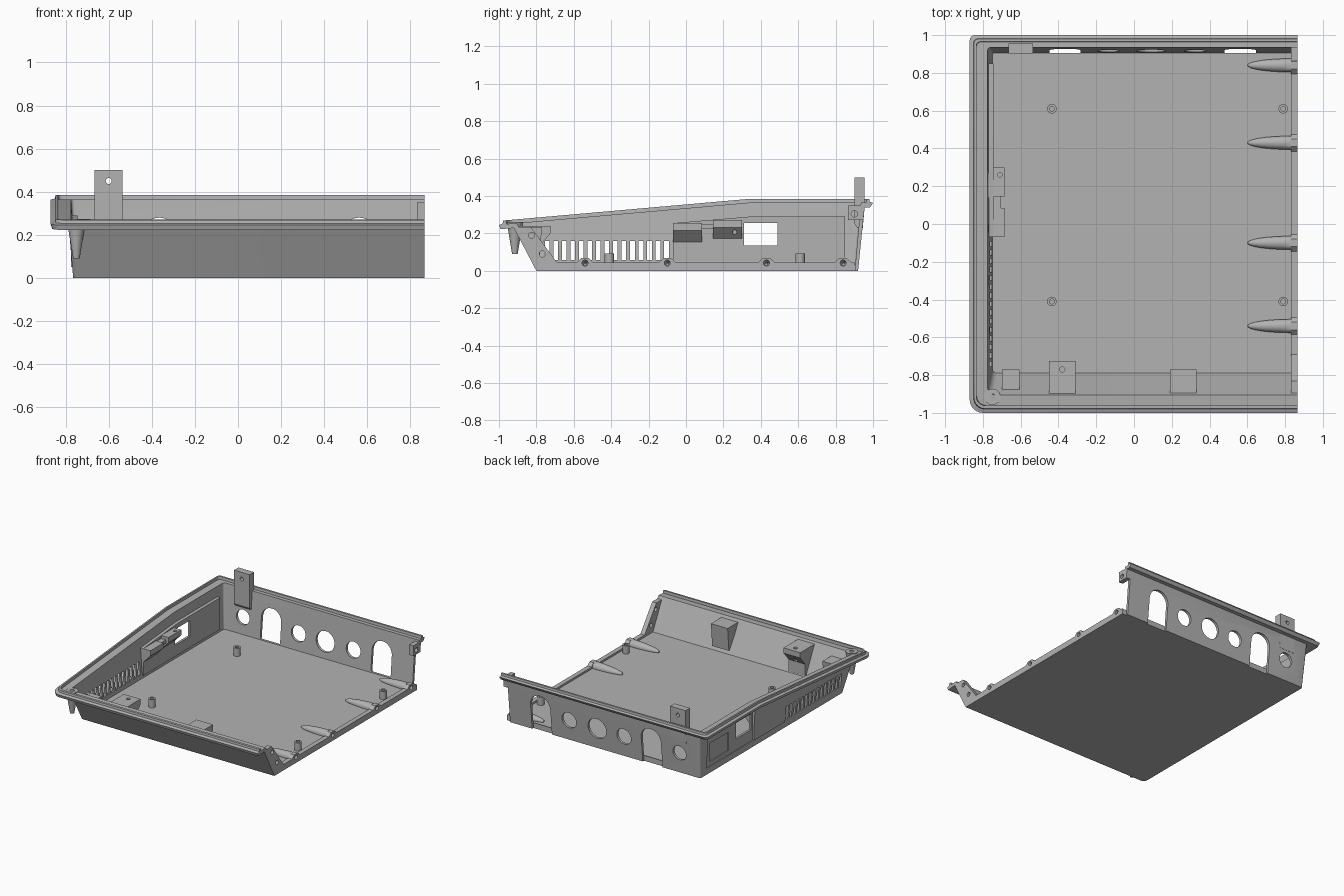
import bpy, bmesh, math
from mathutils import Matrix

if "Cube" in bpy.data.objects:
    bpy.data.objects.remove(bpy.data.objects["Cube"])

grey = bpy.data.materials.new("plain grey")
grey.use_nodes = True
grey.diffuse_color = (0.45, 0.45, 0.45, 1)
grey.node_tree.nodes["Principled BSDF"].inputs["Base Color"].default_value = (0.45, 0.45, 0.45, 1)

END = 0.865      # open right end
FLANGE = 0.83    # inner face of the end flanges
FLOOR = 0.03


def add(name, bm):
    bmesh.ops.recalc_face_normals(bm, faces=bm.faces)
    mesh = bpy.data.meshes.new(name)
    bm.to_mesh(mesh)
    bm.free()
    mesh.materials.append(grey)
    ob = bpy.data.objects.new(name, mesh)
    bpy.context.collection.objects.link(ob)
    return ob


def prism(name, profile, axis, a, b):
    """Extrude a 2D profile along an axis; profile holds the other two coordinates in order."""
    place = {"x": lambda p, t: (t, p[0], p[1]),
             "y": lambda p, t: (p[0], t, p[1]),
             "z": lambda p, t: (p[0], p[1], t)}[axis]
    bm = bmesh.new()
    lo = [bm.verts.new(place(p, a)) for p in profile]
    hi = [bm.verts.new(place(p, b)) for p in profile]
    bm.faces.new(lo)
    bm.faces.new(hi)
    for i in range(len(lo)):
        j = (i + 1) % len(lo)
        bm.faces.new((lo[i], lo[j], hi[j], hi[i]))
    return add(name, bm)


def rect(u0, u1, v0, v1):
    return [(u0, v0), (u1, v0), (u1, v1), (u0, v1)]


def arc(u, v, r, start=0, sweep=360, n=24):
    steps = n if sweep == 360 else n + 1
    return [(u + r * math.cos(math.radians(start + sweep * i / n)),
             v + r * math.sin(math.radians(start + sweep * i / n))) for i in range(steps)]


def cut(targets, profile, axis, a, b):
    cutter = prism("cutter", profile, axis, a, b)
    cutter.hide_render = True
    for ob in targets:
        mod = ob.modifiers.new("cut", "BOOLEAN")
        mod.operation = "DIFFERENCE"
        mod.solver = "EXACT"
        mod.object = cutter
        bpy.context.view_layer.objects.active = ob
        bpy.ops.object.modifier_apply(modifier=mod.name)
    bpy.data.objects.remove(cutter)


def rim_z(y):
    return 0.385 - 0.088 * max(0, 0.34 - y)


# Tray shell: U-shaped rings lofted from outer bottom, over the rim, to the inner floor
def ring(left, front, back, r, z, on_rim):
    rb = r * 0.4
    pts = [(END, front)]
    pts += arc(left + r, front + r, r, 270, -90, 6)
    pts += [(left, 0.34)]
    pts += arc(left + rb, back - rb, rb, 180, -90, 4)
    pts += [(END, back)]
    return [(x, y, z + (rim_z(y) if on_rim else 0)) for x, y in pts]


rings = [ring(-0.765, -0.80, 0.92, 0.03, 0, False),
         ring(-0.785, -0.92, 0.955, 0.05, -0.045, True),
         ring(-0.862, -0.992, 0.985, 0.06, -0.045, True),
         ring(-0.87, -1.0, 1.0, 0.07, -0.022, True),
         ring(-0.85, -0.98, 0.982, 0.06, -0.016, True),
         ring(-0.847, -0.978, 0.98, 0.06, 0, True),
         ring(-0.835, -0.962, 0.965, 0.05, 0, True),
         ring(-0.833, -0.96, 0.963, 0.05, -0.02, True),
         ring(-0.775, -0.905, 0.935, 0.04, -0.02, True),
         ring(-0.75, -0.79, 0.905, 0.025, FLOOR, False)]
bm = bmesh.new()
loops = [[bm.verts.new(p) for p in r] for r in rings]
for lo, hi in zip(loops, loops[1:]):
    for i in range(len(lo) - 1):
        bm.faces.new((lo[i], lo[i + 1], hi[i + 1], hi[i]))
bm.faces.new(loops[0])
bm.faces.new(loops[-1])
bm.faces.new([l[0] for l in loops] + [l[-1] for l in reversed(loops)])
shell = add("tray_shell", bm)

# Thick panel inside the left-hand wall
side_panel = prism("side_panel", [(-0.07, 0.05), (0.85, 0.05), (0.85, 0.29), (0.34, 0.29), (-0.07, 0.255)],
                   "x", -0.775, -0.745)

# Flanges on the open end, with raised bumps at the screw holes
bumps = (-0.54, -0.10, 0.43, 0.84)
edge = [(0.90, 0.01), (-0.72, 0.01), (-0.72, 0.045)]
for y in bumps:
    edge += [(y - 0.045, 0.045), (y - 0.02, 0.068), (y + 0.02, 0.068), (y + 0.045, 0.045)]
edge += [(0.90, 0.045)]
floor_flange = prism("floor_flange", edge, "x", FLANGE, END)
front_flange = prism("front_flange", [(-0.79, 0.01), (-0.912, 0.235), (-0.83, 0.235), (-0.69, 0.045), (-0.69, 0.01)],
                     "x", FLANGE, END)
back_flange = prism("back_flange", rect(0.865, 0.95, 0.272, 0.35), "x", FLANGE, END)

# Tapered fairings behind the bumps
for y in bumps:
    bm = bmesh.new()
    bmesh.ops.create_uvsphere(bm, u_segments=24, v_segments=16, radius=1,
                              matrix=Matrix.Rotation(math.pi / 2, 4, "Y"))
    bmesh.ops.bisect_plane(bm, geom=bm.verts[:] + bm.edges[:] + bm.faces[:], plane_co=(0, 0, 0),
                           plane_no=(1, 0, 0), clear_outer=True)
    bmesh.ops.scale(bm, vec=(0.23, 0.036, 0.034), verts=bm.verts)
    bmesh.ops.translate(bm, vec=(FLANGE, y, 0.035), verts=bm.verts)
    add("fairing", bm)

# Upright post at the back
post = prism("back_post", [(0.915, 0.23), (0.945, 0.23), (0.955, 0.34), (0.955, 0.50), (0.902, 0.50), (0.902, 0.25)],
             "x", -0.665, -0.535)
cut([post], arc(-0.6, 0.45, 0.014, n=16), "y", 0.8, 1.1)

# Screw posts on the floor
for x in (-0.435, 0.79):
    for y in (-0.41, 0.61):
        p = prism("screw_post", arc(x, y, 0.025), "z", 0.02, 0.092)
        cut([p], arc(x, y, 0.013, n=16), "z", 0.04, 0.2)

# Corner boss
bm = bmesh.new()
bmesh.ops.create_cone(bm, cap_ends=True, segments=24, radius1=0.015, radius2=0.043, depth=0.17,
                      matrix=Matrix.Translation((-0.75, -0.915, 0.175)))
boss = add("corner_boss", bm)
cut([boss], arc(-0.75, -0.915, 0.016, n=16), "z", 0.2, 0.4)

# Wedge brackets on the left-hand wall
for y0, y1, z in ((-0.07, 0.085, 0.255), (0.145, 0.30, 0.273)):
    b = prism("wall_bracket", [(-0.76, z), (-0.685, z), (-0.685, z - 0.04), (-0.742, z - 0.10), (-0.76, z - 0.10)],
              "y", y0, y1)
    if y0 > 0:
        cut([b], arc(-0.71, 0.26, 0.012, n=16), "z", 0.1, 0.4)
prism("bracket_link", rect(-0.76, -0.705, 0.225, 0.25), "y", 0.08, 0.15)

# Supports on the front wall
for name, x0, x1, top in (("front_support", 0.19, 0.33, 0.235), ("corner_support", -0.70, -0.605, 0.20)):
    prism(name, [(-0.79, 0.06), (-0.785, 0.06), (-0.77, top), (-0.80 - top / 2.2, top)], "x", x0, x1)
hook = prism("front_bracket", [(-0.91, 0.24), (-0.725, 0.24), (-0.725, 0.20), (-0.785, 0.13), (-0.785, 0.04), (-0.80, 0.04)],
             "x", -0.45, -0.31)
cut([hook], arc(-0.38, -0.77, 0.014, n=16), "z", 0.1, 0.4)

# Vent slots, window and recesses in the left-hand side
for i in range(15):
    y = -0.742 + i * 0.0455
    cut([shell], rect(y - 0.013, y + 0.013, 0.058, 0.16), "x", -0.9, -0.7)
walls = [shell, side_panel]
cut(walls, rect(0.29, 0.85, 0.05, 0.28), "x", -0.9, -0.762)
cut(walls, rect(0.58, 0.80, 0.08, 0.22), "x", -0.9, -0.753)
cut(walls, rect(0.31, 0.49, 0.135, 0.255), "x", -0.9, -0.7)

# Back wall openings
for x in (-0.365, 0.5625):
    arch = [(x - 0.083, -0.02)] + arc(x, 0.197, 0.083, 180, -180, 16) + [(x + 0.083, -0.02)]
    cut([shell], arch, "y", 0.906, 1.1)
for x, r in ((-0.6, 0.055), (-0.135, 0.06), (0.09, 0.077), (0.325, 0.06)):
    cut([shell], arc(x, 0.155, r, n=32), "y", 0.8, 1.1)
cut([shell], rect(FLANGE, 1, -0.02, 0.272), "y", 0.906, 1.1)

# Screw holes through the end flanges
for y in bumps:
    cut([shell, floor_flange], arc(y, 0.042, 0.016, n=16), "x", FLANGE, 1)
for y, z in ((-0.825, 0.19), (-0.768, 0.09)):
    cut([shell, front_flange], arc(y, z, 0.016, n=16), "x", 0.8, 1)
cut([back_flange], arc(0.90, 0.305, 0.017, n=16), "x", 0.8, 1)

# Smooth round parts, keep edges crisp
for ob in bpy.context.collection.objects:
    if ob.type == "MESH" and ob.data.materials and ob.data.materials[0] == grey:
        ob.select_set(True)
        bpy.context.view_layer.objects.active = ob
bpy.ops.object.shade_smooth_by_angle(angle=math.radians(30))
